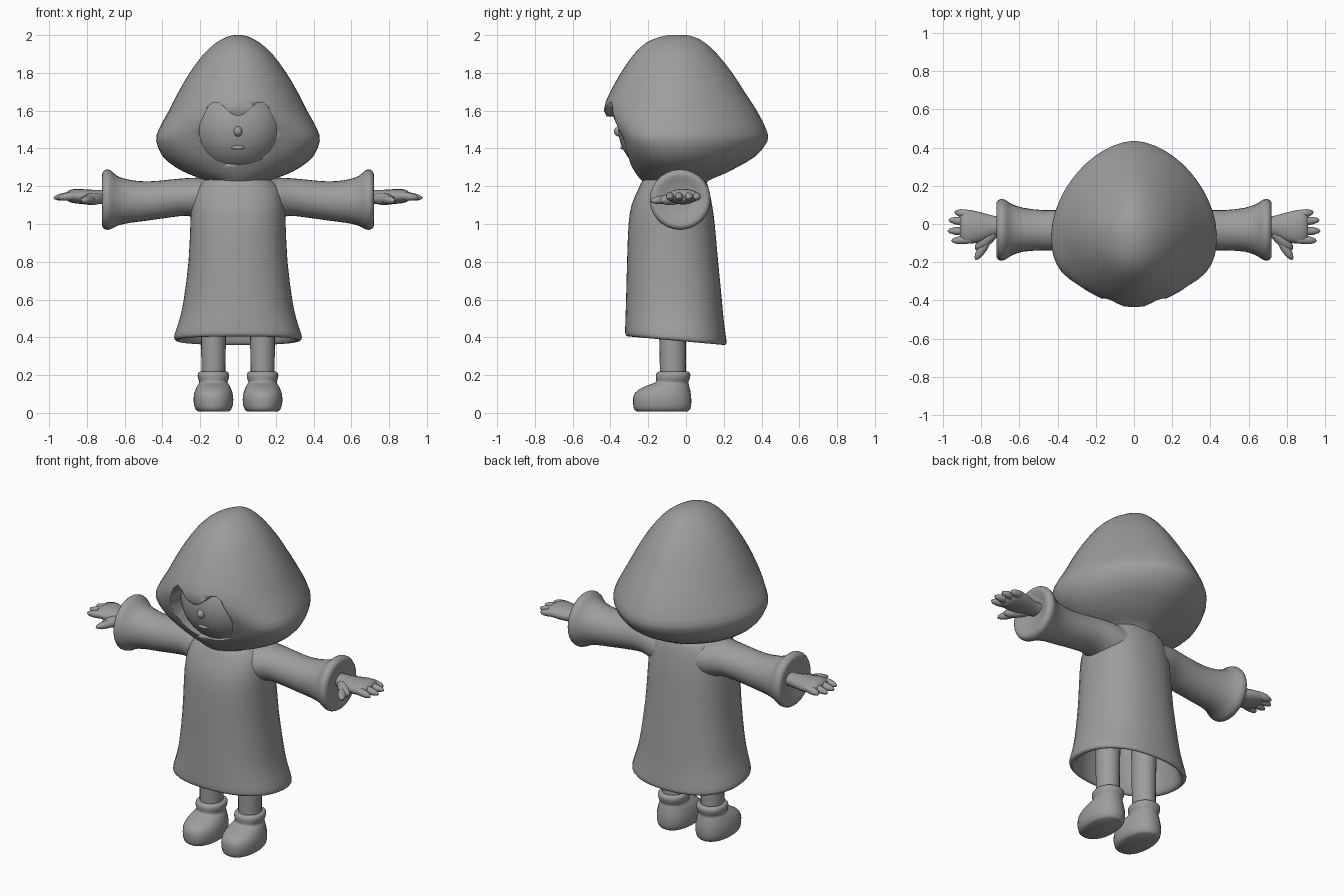
import bpy, bmesh, math
from mathutils import Vector, Matrix

if "Cube" in bpy.data.objects:
    bpy.data.objects.remove(bpy.data.objects["Cube"])

GREY = bpy.data.materials.new("plain grey")
GREY.diffuse_color = (0.34, 0.34, 0.34, 1)
GREY.use_nodes = True
GREY.node_tree.nodes["Principled BSDF"].inputs["Base Color"].default_value = GREY.diffuse_color


def finish(name, bm, mirror=False, angle=50):
    bmesh.ops.recalc_face_normals(bm, faces=bm.faces[:])
    me = bpy.data.meshes.new(name)
    bm.to_mesh(me)
    bm.free()
    me.materials.append(GREY)
    ob = bpy.data.objects.new(name, me)
    bpy.context.collection.objects.link(ob)
    bpy.ops.object.select_all(action='DESELECT')
    ob.select_set(True)
    bpy.context.view_layer.objects.active = ob
    bpy.ops.object.shade_smooth_by_angle(angle=math.radians(angle))
    if mirror:
        ob.modifiers.new("mirror", 'MIRROR')
    return ob


def smooth_rings(rings, steps):
    """Catmull-Rom interpolation between rings."""
    out = []
    for i in range(len(rings) - 1):
        q = [rings[max(0, min(len(rings) - 1, i + k))] for k in (-1, 0, 1, 2)]
        for s in range(steps):
            t = s / steps
            out.append([0.5 * (2 * b + (c - a) * t + (2 * a - 5 * b + 4 * c - d) * t * t
                               + (3 * b - a - 3 * c + d) * t ** 3) for a, b, c, d in zip(*q)])
    return out + [list(rings[-1])]


def loft(bm, rings, p=2.0, n=32, axis='Z', steps=2, mid=None):
    """Superellipse rings (t, a0, a1, b0, b1[, front exponent]) along an axis, ends closed.
    mid sets where the widest line lies between b0 and b1."""
    loops = []
    rings = smooth_rings(rings, steps)

    def place(t, a, b):
        return bm.verts.new((a, b, t) if axis == 'Z' else (t, a, b))

    for t, a0, a1, b0, b1, *front in rings:
        m = (b0 + b1) / 2 if mid is None else mid
        loop = []
        for k in range(n):
            w = 2 * math.pi * k / n
            c, s = math.cos(w), math.sin(w)
            e = front[0] if front and s < 0 else p
            r = (abs(c) ** e + abs(s) ** e) ** (-1 / e)
            loop.append(place(t, (a0 + a1) / 2 + (a1 - a0) / 2 * c * r,
                              m + ((b1 - m) if s > 0 else (m - b0)) * s * r))
        loops.append(loop)
    for A, B in zip(loops, loops[1:]):
        for k in range(n):
            bm.faces.new((A[k], A[(k + 1) % n], B[(k + 1) % n], B[k]))
    for ring, loop in ((rings[0], loops[0]), (rings[-1], loops[-1])):
        hub = place(ring[0], (ring[1] + ring[2]) / 2, (ring[3] + ring[4]) / 2)
        for k in range(n):
            bm.faces.new((loop[k], loop[(k + 1) % n], hub))


def ellipsoid(bm, centre, radii, direction=(1, 0, 0), seg=12):
    rot = Vector(direction).to_track_quat('X', 'Z').to_matrix().to_4x4()
    m = Matrix.Translation(centre) @ rot @ Matrix.Diagonal((*radii, 1))
    bmesh.ops.create_uvsphere(bm, u_segments=seg, v_segments=seg // 2 + 2, radius=1, matrix=m)


def sym(rows):
    """(z, half width, y front, y back, ...) rows to rings centred on x = 0."""
    return [(z, -w, w, f, b, *rest) for z, w, f, b, *rest in rows]


# Hood: broad cheeks, pointed peak at the front, pointed back
bm = bmesh.new()
loft(bm, sym([(1.19, .13, -.20, .09, 2.0), (1.23, .17, -.235, .12, 2.0),
              (1.26, .25, -.26, .19, 2.1), (1.30, .33, -.285, .27, 2.2),
              (1.36, .40, -.315, .37, 2.5), (1.44, .433, -.34, .432, 2.9),
              (1.50, .42, -.375, .425, 2.6), (1.60, .366, -.435, .375, 2.0),
              (1.70, .315, -.40, .31, 1.95), (1.80, .256, -.345, .245, 1.95),
              (1.90, .182, -.275, .165, 2.0), (1.96, .115, -.21, .10, 2.0),
              (1.99, .06, -.14, .045, 2.0), (2.0, .02, -.09, .0, 2.0)]),
     p=1.75, n=48, mid=-.05)
hood = finish("hood", bm)

# Face opening: heart-topped prism cut into the hood
half = [(0, 1.57), (.035, 1.582), (.07, 1.615), (.10, 1.64), (.13, 1.645), (.155, 1.625),
        (.18, 1.575), (.20, 1.53), (.205, 1.48), (.19, 1.42), (.155, 1.37), (.11, 1.337),
        (.055, 1.32), (0, 1.315)]
outline = half + [(-x, z) for x, z in half[-2:0:-1]]
bm = bmesh.new()
face = bm.faces.new([bm.verts.new((x, -.8, z)) for x, z in outline])
ext = bmesh.ops.extrude_face_region(bm, geom=[face])
for v in ext["geom"]:
    if isinstance(v, bmesh.types.BMVert):
        v.co.y = -.13
cutter = finish("opening_cutter", bm)
cutter.hide_render = True
mod = hood.modifiers.new("opening", 'BOOLEAN')
mod.object, mod.operation, mod.solver = cutter, 'DIFFERENCE', 'EXACT'
bpy.context.view_layer.objects.active = hood
bpy.ops.object.modifier_apply(modifier=mod.name)
bpy.data.objects.remove(cutter)

# Face with a soft nose and lips
bm = bmesh.new()
ellipsoid(bm, (0, -.14, 1.51), (.245, .22, .24), seg=32)
ellipsoid(bm, (0, -.35, 1.49), (.024, .032, .028))
ellipsoid(bm, (0, -.334, 1.405), (.035, .014, .012))
finish("face", bm)

# Robe: inner wall, rounded hem, then outer wall
bm = bmesh.new()
loft(bm, sym([(.95, .22, -.27, .12), (.70, .25, -.28, .15), (.45, .29, -.285, .18),
              (.395, .305, -.295, .19), (.382, .322, -.308, .203), (.392, .337, -.32, .214),
              (.42, .334, -.322, .212), (.50, .308, -.32, .20), (.60, .287, -.317, .19),
              (.80, .262, -.312, .17), (1.0, .252, -.304, .152), (1.10, .247, -.288, .138),
              (1.18, .23, -.255, .122), (1.23, .185, -.23, .105), (1.25, .12, -.20, .08)]),
     p=2.3, n=40)
for v in bm.verts:  # hem sits lower at the back
    v.co.z -= .09 * (v.co.y + .05) * max(0, 1 - (v.co.z - .38) / .3)
finish("robe", bm, angle=60)

# Sleeves: flared tubes with sunken ends
bm = bmesh.new()
loft(bm, [(.10, -.20, .11, 1.0, 1.24), (.20, -.175, .10, 1.025, 1.245),
          (.27, -.15, .085, 1.043, 1.243), (.36, -.14, .075, 1.035, 1.235),
          (.48, -.138, .073, 1.018, 1.225), (.58, -.145, .085, 1.005, 1.235),
          (.64, -.165, .105, .99, 1.255), (.675, -.187, .127, .972, 1.285),
          (.70, -.192, .13, .97, 1.288), (.718, -.175, .115, .985, 1.27),
          (.716, -.15, .09, 1.01, 1.25), (.70, -.09, .05, 1.08, 1.20)], n=28, axis='X')
finish("sleeves", bm, mirror=True)

# Hands: palm, four fingers and a thumb
bm = bmesh.new()
loft(bm, [(.66, -.06, .04, 1.105, 1.18), (.73, -.062, .042, 1.105, 1.18),
          (.79, -.09, .058, 1.103, 1.182), (.85, -.103, .072, 1.108, 1.186),
          (.89, -.098, .07, 1.115, 1.18), (.91, -.07, .045, 1.13, 1.165)], n=16, axis='X')


def finger(base, tip, r):
    a, b = Vector(base), Vector(tip)
    ellipsoid(bm, (a + b) / 2, ((b - a).length / 2, r, r * .95), b - a)


for y0, x1, y1 in ((.045, .94, .062), (.005, .972, .022), (-.038, .977, -.036), (-.078, .957, -.088)):
    finger((.82, y0, 1.155), (x1, y1, 1.138), .023)
finger((.70, -.01, 1.14), (.83, -.135, 1.125), .034)
finger((.75, -.06, 1.135), (.83, -.188, 1.122), .024)
finish("hands", bm, mirror=True)

# Legs
bm = bmesh.new()
loft(bm, [(.18, .067, .193, -.137, .0), (.40, .064, .196, -.142, .0),
          (.65, .06, .2, -.145, .01), (.85, .06, .2, -.145, .01)], n=20)
finish("legs", bm, mirror=True)

# Shoes: rounded toe, pinched ankle and rolled cuff
bm = bmesh.new()
loft(bm, [(z, .13 - w, .13 + w, f, b) for z, w, f, b in (
    (.008, .082, -.26, .01), (.02, .095, -.275, .022), (.05, .104, -.28, .028),
    (.09, .104, -.278, .027), (.12, .096, -.255, .022), (.145, .085, -.205, .016),
    (.16, .075, -.165, .012), (.172, .078, -.158, .016), (.19, .083, -.16, .022),
    (.208, .082, -.157, .022), (.218, .072, -.145, .012), (.218, .06, -.13, .0))],
     p=2.2, n=28)
finish("shoes", bm, mirror=True)
